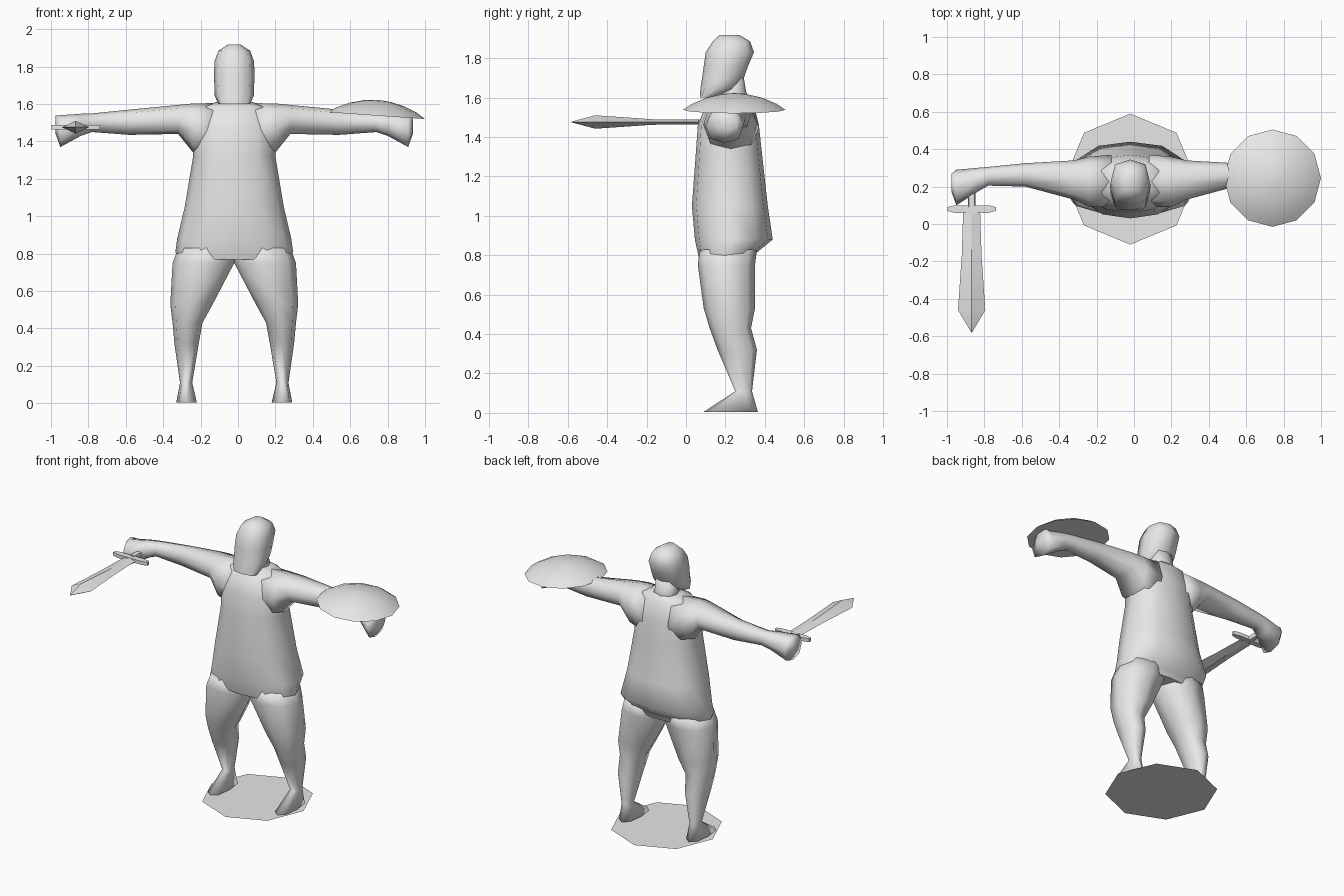
import bpy, bmesh, math
from mathutils import Matrix, Vector

cube = bpy.data.objects.get("Cube")
if cube:
    bpy.data.objects.remove(cube)

MID = -0.02  # body centre line

mat = bpy.data.materials.new("plain_grey")
mat.use_nodes = True
GREY = (0.8, 0.8, 0.8, 1)
mat.diffuse_color = GREY
mat.node_tree.nodes["Principled BSDF"].inputs["Base Color"].default_value = GREY


def finish(name, bm, angle=180):
    bmesh.ops.recalc_face_normals(bm, faces=bm.faces)
    me = bpy.data.meshes.new(name)
    bm.to_mesh(me)
    bm.free()
    ob = bpy.data.objects.new(name, me)
    bpy.context.collection.objects.link(ob)
    me.materials.append(mat)
    bpy.ops.object.select_all(action="DESELECT")
    ob.select_set(True)
    bpy.context.view_layer.objects.active = ob
    bpy.ops.object.shade_smooth_by_angle(angle=math.radians(angle))
    return ob


def oval(u0, u1, v0, v1, n=8, power=2.4):
    """Rounded-box outline filling the given limits."""
    pts = []
    for i in range(n):
        a = 2 * math.pi * i / n
        c, s = (math.copysign(abs(t) ** (2 / power), t) for t in (math.cos(a), math.sin(a)))
        pts.append(((u0 + u1) / 2 + c * (u1 - u0) / 2, (v0 + v1) / 2 + s * (v1 - v0) / 2))
    return pts


def loft(name, rings, angle=180):
    """Skin a list of equal-length rings and cap both ends."""
    bm = bmesh.new()
    loops = [[bm.verts.new(p) for p in r] for r in rings]
    for a, b in zip(loops, loops[1:]):
        for i in range(len(a)):
            j = (i + 1) % len(a)
            bm.faces.new((a[i], a[j], b[j], b[i]))
    bm.faces.new(loops[0])
    bm.faces.new(loops[-1])
    return finish(name, bm, angle)


def upright(name, rows, side=1, n=8, power=2.4, angle=180):
    """Rows of height, inner x, outer x, front y, back y."""
    return loft(name, [[(MID + side * x, y, z) for x, y in oval(a, b, f, k, n, power)]
                       for z, a, b, f, k in rows], angle)


# Robe with a hem that tucks under at the back
robe = [(1.61, .10, .17, .31), (1.585, .17, .11, .34), (1.46, .225, .06, .37),
        (1.32, .22, .05, .385), (1.05, .265, .03, .415), (.88, .305, .045, .44),
        (.81, .315, .06, .355), (.77, .3, .07, .34)]
upright("robe", [(z, -w, w, f, k) for z, w, f, k in robe], n=12, angle=60)

# Neck and hooded head
upright("neck", [(1.57, -.09, .09, .16, .33), (1.63, -.075, .075, .17, .305),
                 (1.72, -.075, .075, .17, .29)])
hood = [(1.60, .085, .07, .15), (1.645, .105, .073, .25), (1.69, .106, .08, .29),
        (1.76, .109, .09, .315), (1.83, .105, .10, .345), (1.885, .085, .135, .325),
        (1.918, .035, .17, .27)]
upright("hooded_head", [(z, -w, w, f, k) for z, w, f, k in hood], power=2.8, angle=60)

for side, label in ((1, "left"), (-1, "right")):
    # Leg tapering to the ankle, ending in a wedge foot
    upright(label + "_leg", [(.83, 0, .30, .07, .36), (.75, 0, .33, .06, .35),
                             (.53, .115, .342, .09, .35), (.43, .17, .33, .12, .33),
                             (.32, .19, .32, .16, .36), (.11, .225, .29, .25, .335),
                             (.005, .2, .31, .09, .365)], side)
    # Arm held out sideways, ending in a drooping fist
    arm = [(.10, 1.30, 1.605, .09, .37), (.22, 1.34, 1.603, .09, .36),
           (.30, 1.44, 1.595, .13, .34), (.56, 1.435, 1.57, .20, .325),
           (.76, 1.45, 1.55, .205, .305), (.82, 1.43, 1.548, .17, .30),
           (.93, 1.37, 1.54, .10, .29), (.955, 1.44, 1.538, .17, .27)]
    loft(label + "_arm", [[(MID + side * x, y, z) for y, z in oval(f, k, lo, hi)]
                          for x, lo, hi, f, k in arm])

# Sword pointing forward: diamond blade, cross guard, grip
SX, SZ = -.868, 1.476
blade = [(.08, .045, .012), (-.17, .053, .014), (-.46, .073, .034), (-.58, .002, .002)]
loft("sword_blade", [[(SX + w, y, SZ), (SX, y, SZ + h), (SX - w, y, SZ), (SX, y, SZ - h)]
                     for y, w, h in blade], 20)
guard = [(-.13, .07, .09), (-.09, .06, .10), (.09, .06, .10), (.13, .07, .09)]
loft("sword_guard", [[(SX + x, y, SZ + z) for y, z in
                      ((f, -.012), (k, -.012), (k, .012), (f, .012))]
                     for x, f, k in guard], 20)
loft("sword_grip", [[(SX + x, y, SZ + z) for x, z in oval(-.02, .02, -.02, .02)]
                    for y in (.09, .22)], 40)

# Shallow domed shield, tilted down towards the hand
dome = [(.26, 0), (.215, .03), (.145, .06), (.07, .078), (.012, .084)]
shield = loft("shield", [[(x, y, z) for x, y in oval(-r, r, -r, r, 12, 2)]
                         for r, z in dome], 40)
shield.data.transform(Matrix.Translation(Vector((.74, .245, 1.538)))
                      @ Matrix.Rotation(math.radians(4), 4, "Y"))

# Thin ground plate
bm = bmesh.new()
bmesh.ops.create_circle(bm, cap_ends=True, segments=8, radius=.35,
                        matrix=Matrix.Translation((MID, .24, 0)))
finish("ground_plate", bm, 30)
